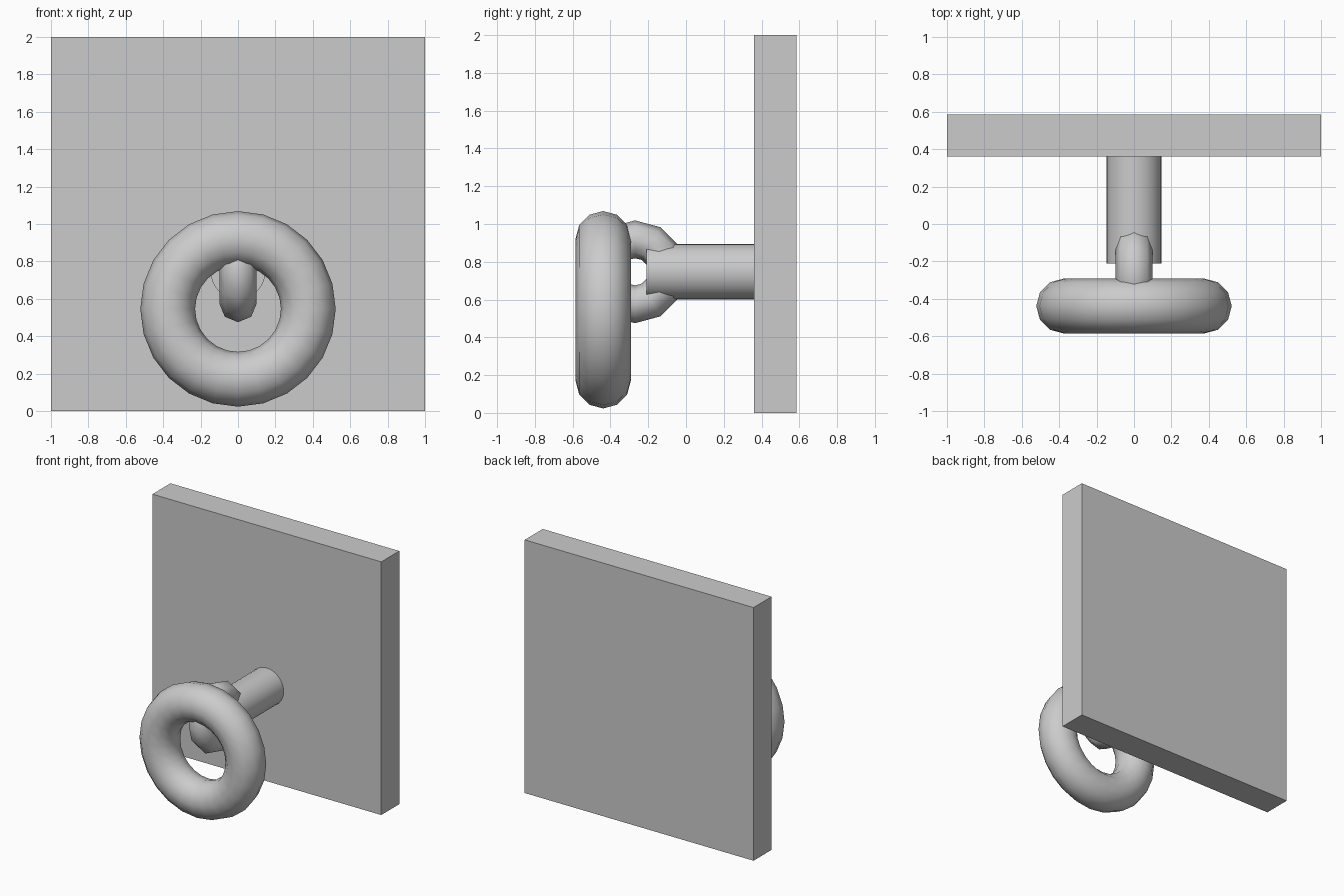
import bpy
import math

cube = bpy.data.objects.get("Cube")
if cube:
    bpy.data.objects.remove(cube, do_unlink=True)

# Single plain grey for every part
GREY = (0.6, 0.6, 0.6, 1.0)
grey = bpy.data.materials.new("plain grey")
grey.use_nodes = True
grey.diffuse_color = GREY
grey.node_tree.nodes["Principled BSDF"].inputs["Base Color"].default_value = GREY

QUARTER = math.pi / 2
POST_HEIGHT = 0.747


def finish(name, smooth_angle=None):
    """Name the active part, apply its transform, colour it and shade it."""
    part = bpy.context.object
    part.name = name
    part.data.name = name
    part.data.materials.append(grey)
    bpy.ops.object.transform_apply(location=False, rotation=True, scale=True)
    if smooth_angle:
        bpy.ops.object.shade_smooth_by_angle(angle=math.radians(smooth_angle))
    return part


def torus(name, location, rotation, radius, tube, around, across):
    bpy.ops.mesh.primitive_torus_add(
        location=location, rotation=rotation,
        major_radius=radius, minor_radius=tube,
        major_segments=around, minor_segments=across)
    return finish(name, 60)


# Square wall plate
bpy.ops.mesh.primitive_cube_add(size=1, location=(0, 0.4725, 1))
bpy.context.object.scale = (2, 0.225, 2)
finish("wall_plate")

# Round post reaching forward from the plate
bpy.ops.mesh.primitive_cylinder_add(
    vertices=32, radius=0.147, depth=0.58,
    location=(0, 0.08, POST_HEIGHT), rotation=(QUARTER, 0, 0))
finish("post", 40)

# Upright link through the post end, and the large ring hanging from it
torus("link", (0, -0.27, POST_HEIGHT), (0, QUARTER, 0), 0.172, 0.1, 12, 8)
torus("knocker_ring", (0, -0.4385, 0.546), (QUARTER, 0, 0), 0.376, 0.1465, 24, 12)
